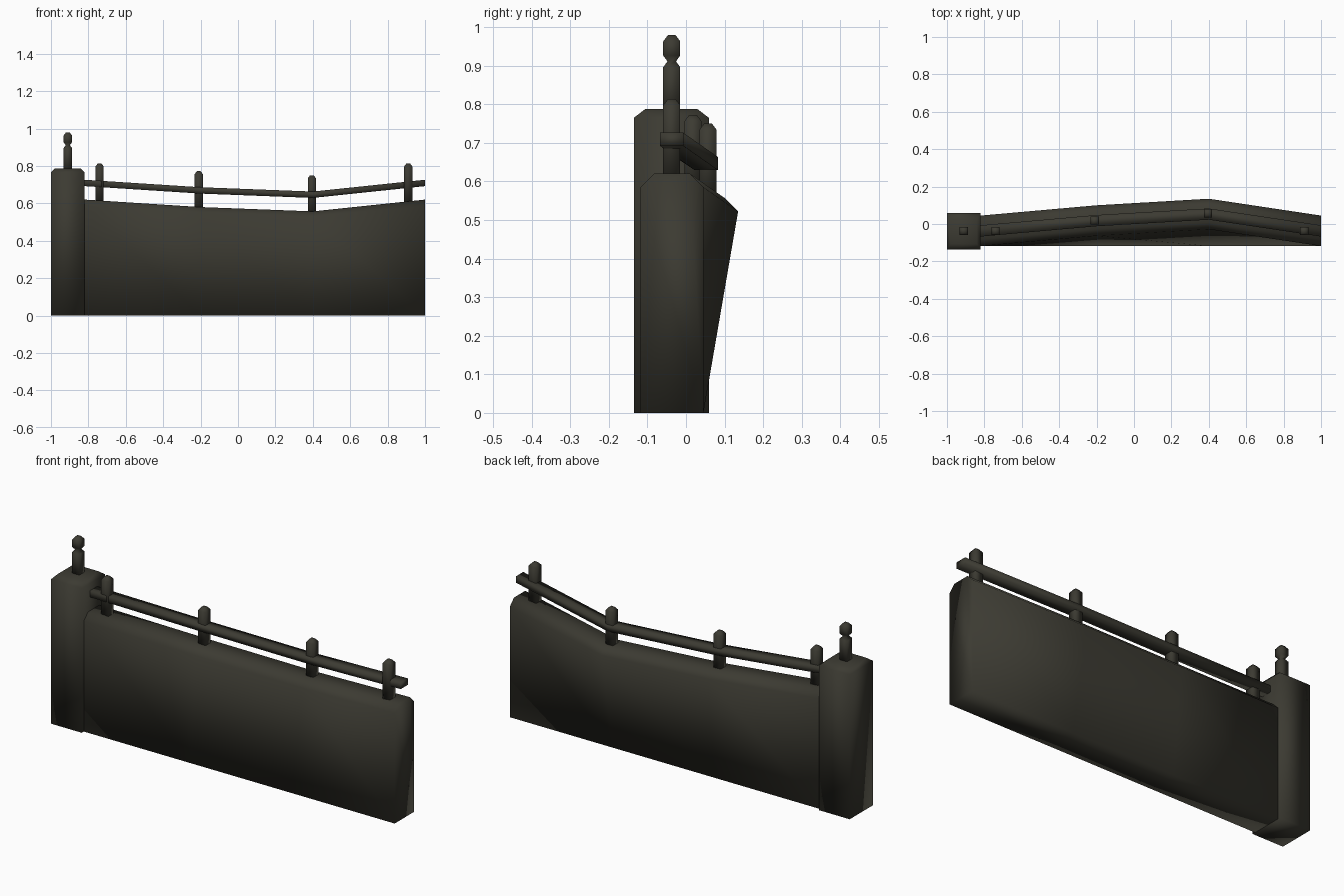
import bpy

if "Cube" in bpy.data.objects:
    bpy.data.objects.remove(bpy.data.objects["Cube"])

stone = bpy.data.materials.new("dark olive stone")
stone.diffuse_color = (0.045, 0.043, 0.032, 1)
stone.use_nodes = True
stone.node_tree.nodes["Principled BSDF"].inputs["Base Color"].default_value = stone.diffuse_color

# stations along the wall: x, backward lean of the top, sag of the top
STATIONS = [(-0.82, 0.0, 0.0), (-0.2, 0.055, 0.04), (0.4, 0.09, 0.063), (1.0, 0.0, 0.0)]
CY = -0.037  # centre line of wall, pillar and posts


def loft(name, rings):
    """Skin equal-sized rings of points, cap both ends, shade smooth."""
    n = len(rings[0])
    verts = [p for ring in rings for p in ring]
    faces = [(i * n + j, i * n + (j + 1) % n, (i + 1) * n + (j + 1) % n, (i + 1) * n + j)
             for i in range(len(rings) - 1) for j in range(n)]
    faces += [tuple(reversed(range(n))), tuple(range(len(verts) - n, len(verts)))]
    mesh = bpy.data.meshes.new(name)
    mesh.from_pydata(verts, [], faces)
    mesh.materials.append(stone)
    for p in mesh.polygons:
        p.use_smooth = True
    mesh.update()
    ob = bpy.data.objects.new(name, mesh)
    bpy.context.collection.objects.link(ob)
    return ob


def square_column(name, x, y, profile):
    """Stack of rectangles: profile rows are (half x, half y, z)."""
    return loft(name, [[(x - a, y - b, z), (x + a, y - b, z), (x + a, y + b, z), (x - a, y + b, z)]
                       for a, b, z in profile])


# wall: chamfered section whose top leans back and sags in the middle
def wall_ring(x, lean, sag):
    top = 0.62 - sag
    return [(x, -0.118, 0), (x, 0.045, 0),
            (x, 0.045 + lean, top - 0.035), (x, 0.01 + lean, top),
            (x, -0.083 + lean, top), (x, -0.118 + lean, top - 0.035)]


loft("wall", [wall_ring(*s) for s in STATIONS])

# rail: follows the wall top
loft("rail", [[(x, CY + lean + dy, 0.709 - sag + dz)
               for dy, dz in ((-0.03, -0.017), (0.03, -0.017), (0.03, 0.017), (-0.03, 0.017))]
              for x, lean, sag in STATIONS])

# end pillar with chamfered top
square_column("pillar", -0.91, CY - 0.001,
              [(0.09, 0.097, 0), (0.09, 0.097, 0.765), (0.07, 0.068, 0.787)])

# finial with a pinched neck
square_column("finial", -0.91, CY,
              [(0.022, 0.022, 0.77), (0.022, 0.022, 0.896), (0.011, 0.011, 0.911),
               (0.022, 0.022, 0.926), (0.022, 0.022, 0.963), (0.010, 0.010, 0.979)])

# railing posts: x, y, top height
for i, (x, y, top) in enumerate([(-0.74, CY, 0.813), (-0.21, 0.018, 0.772),
                                 (0.395, 0.057, 0.75), (0.91, CY, 0.813)]):
    square_column(f"railing_post_{i + 1}", x, y,
                  [(0.022, 0.022, top - 0.205), (0.022, 0.022, top - 0.016), (0.010, 0.010, top)])
